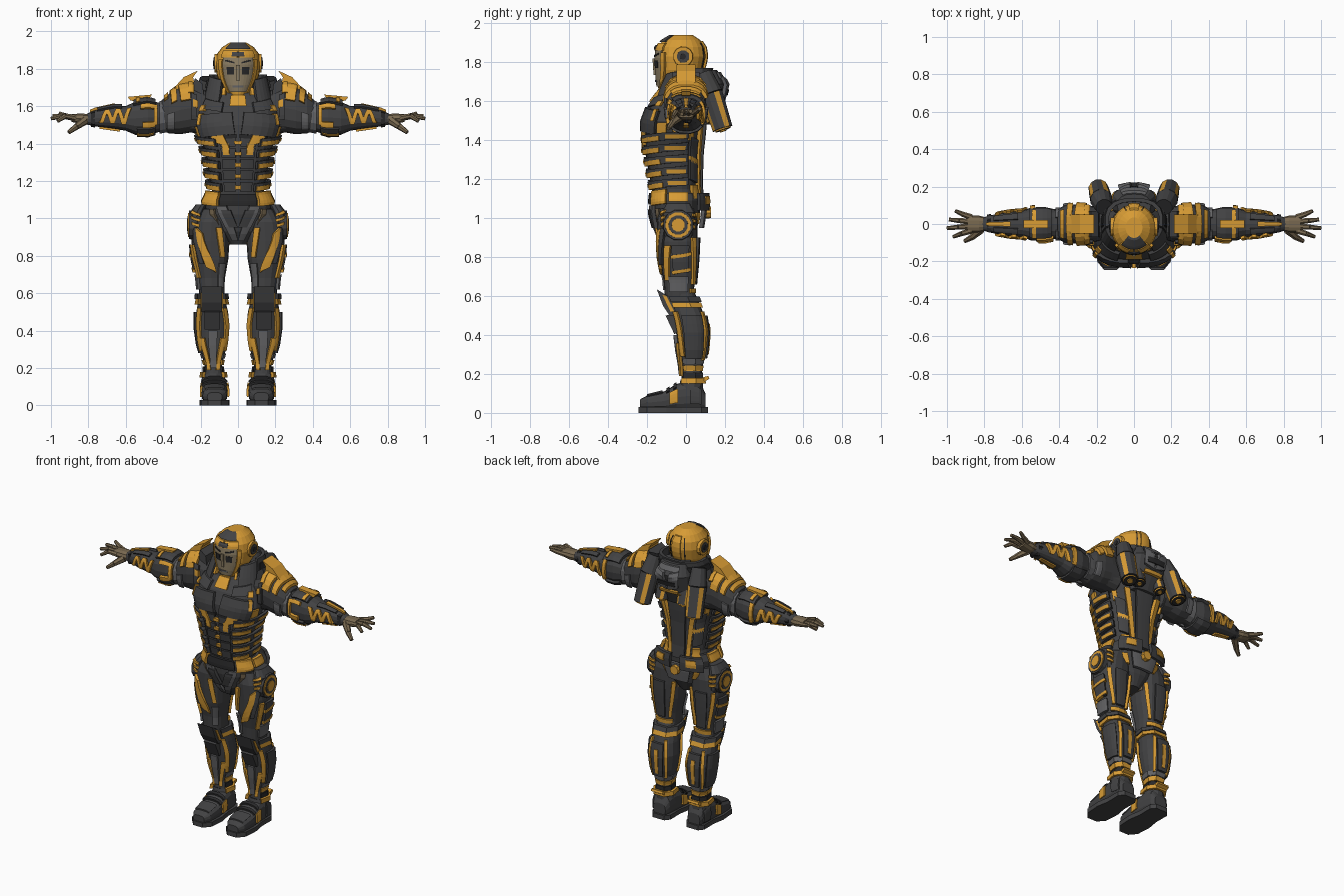
import bpy, bmesh, math
from mathutils import Vector

PALETTE = {"amber": (.68, .33, .035), "charcoal": (.055, .055, .057), "grey": (.125, .125, .13),
           "black": (.022, .022, .023), "glove_brown": (.19, .14, .08), "face_tan": (.26, .205, .125)}
MATS = []
for key, rgb in PALETTE.items():
    m = bpy.data.materials.new(key)
    m.diffuse_color = (*rgb, 1)
    MATS.append(m)
A, C, G, K, B, T = range(6)


def place(axis, u, v, t):
    return Vector({"x": (t, u, v), "y": (u, t, v), "z": (u, v, t)}[axis])


def finish(name, bm, mirror):
    bmesh.ops.recalc_face_normals(bm, faces=bm.faces[:])
    me = bpy.data.meshes.new(name)
    bm.to_mesh(me)
    bm.free()
    for m in MATS:
        me.materials.append(m)
    ob = bpy.data.objects.new(name, me)
    bpy.context.collection.objects.link(ob)
    if mirror:
        ob.modifiers.new("mirror", "MIRROR").use_mirror_merge = False


def face(bm, verts, col):
    bm.faces.new(verts).material_index = col


def point(rings, axis, t, ang, lift=0, p=.8):
    """Point on a lofted shell; a ring is (position, [centre u,] centre v, radius u, radius v)."""
    i = 0
    while i < len(rings) - 2 and t > rings[i + 1][0]:
        i += 1
    a, b = (r if len(r) == 5 else (r[0], 0, *r[1:]) for r in rings[i:i + 2])
    f = min(1, max(0, (t - a[0]) / (b[0] - a[0])))
    cu, cv, ru, rv = (a[k] + (b[k] - a[k]) * f for k in range(1, 5))
    c, s = math.cos(math.radians(ang)), math.sin(math.radians(ang))
    c, s = math.copysign(abs(c) ** p, c), math.copysign(abs(s) ** p, s)
    return place(axis, cu + (ru + lift) * c, cv + (rv + lift) * s, t)


def loft(name, rings, axis, col, mirror=True, n=16, p=.8):
    bm = bmesh.new()
    loops = [[bm.verts.new(point(rings, axis, r[0], 360 * k / n, 0, p)) for k in range(n)] for r in rings]
    for lo, hi in zip(loops, loops[1:]):
        for k in range(n):
            face(bm, (lo[k], lo[k - 1], hi[k - 1], hi[k]), col)
    face(bm, loops[0], col)
    face(bm, loops[-1], col)
    finish(name, bm, mirror)


def P(col, t0, t1, a0, a1, lift=.012, skew=0, shift=0):
    return col, lift, ((t0, a0), (t1, a0 + shift), (t1 + skew, a1 + shift), (t0 + skew, a1))


def pair(col, t0, t1, a0, a1, lift=.012, skew=0, shift=0):
    return P(col, t0, t1, a0, a1, lift, skew, shift), P(col, t0, t1, 180 - a0, 180 - a1, lift, skew, -shift)


def plates(name, rings, axis, panels, mirror=True, depth=.02, p=.8, n=5):
    """Raised armour panels that follow a lofted shell."""
    bm = bmesh.new()
    for col, lift, q in panels:
        layers = []
        for h in (lift, lift - depth):
            rows = []
            for i in range(n + 1):
                row = []
                for j in range(n + 1):
                    f, g = i / n, j / n
                    t, a = ((q[0][k] * (1 - f) + q[1][k] * f) * (1 - g) +
                            (q[3][k] * (1 - f) + q[2][k] * f) * g for k in (0, 1))
                    row.append(bm.verts.new(point(rings, axis, t, a, h, p)))
                rows.append(row)
            layers.append(rows)
            for i in range(n):
                for j in range(n):
                    face(bm, (rows[i][j], rows[i + 1][j], rows[i + 1][j + 1], rows[i][j + 1]), col)
        o = [(i, 0) for i in range(n)] + [(n, j) for j in range(n)]
        o += [(i, n) for i in range(n, 0, -1)] + [(0, j) for j in range(n, 0, -1)]
        top, low = ([r[i][j] for i, j in o] for r in layers)
        for k in range(len(o)):
            face(bm, (top[k - 1], top[k], low[k], low[k - 1]), col)
    finish(name, bm, mirror)


def prisms(name, axis, items, mirror=True):
    """Extruded outlines: (colour, low, high, outline)."""
    bm = bmesh.new()
    for col, lo, hi, pts in items:
        a, b = ([bm.verts.new(place(axis, u, v, t)) for u, v in pts] for t in (lo, hi))
        face(bm, a, col)
        face(bm, b, col)
        for k in range(len(pts)):
            face(bm, (a[k - 1], a[k], b[k], b[k - 1]), col)
    finish(name, bm, mirror)


def rods(name, items, mirror=True, n=12):
    """Tapered cylinders: (start, end, r_start, r_end, side colours in a cycle, cap colour)."""
    bm = bmesh.new()
    for p, q, r1, r2, cols, cap in items:
        p, q = Vector(p), Vector(q)
        d = (q - p).normalized()
        u = d.cross(Vector((.1, .3, 1))).normalized()
        w = d.cross(u)
        a, b = ([bm.verts.new(c + r * (u * math.cos(k * math.tau / n) + w * math.sin(k * math.tau / n)))
                 for k in range(n)] for c, r in ((p, r1), (q, r2)))
        for k in range(n):
            face(bm, (a[k - 1], a[k], b[k], b[k - 1]), cols[k % len(cols)])
        face(bm, a, cap)
        face(bm, b, cap)
    finish(name, bm, mirror)


def discs(name, y, z, x0, steps):
    rods(name, [((x0, y, z), (x, y, z), r, r * .95, (c,), c) for x, r, c in steps])


# Torso with chest, rib and back plates
torso = [(1.08, -.05, .15, .115), (1.15, -.06, .14, .115), (1.35, -.075, .172, .137), (1.45, -.07, .21, .145),
         (1.5, -.068, .225, .146), (1.58, -.05, .21, .135), (1.64, -.025, .18, .115), (1.71, 0, .12, .08)]
loft("torso", torso, "z", C, False, 24)
plates("chest_plates", torso, "z", [
    P(C, 1.45, 1.57, -88, -30, .022, -.02, 3), P(K, 1.43, 1.45, -89, -32, .014, -.02), P(C, 1.57, 1.62, -72, -30, .016, .02),
    P(A, 1.385, 1.455, -80, -58, .02, .02, 7), P(A, 1.34, 1.40, -80, -70, .018), P(A, 1.50, 1.56, -38, -31, .026),
    P(A, 1.60, 1.66, -90, -82, .02), P(A, 1.575, 1.605, -40, -28, .022), P(A, 1.43, 1.49, -26, -8)])
ribs = []
for z in [1.145 + .06 * i for i in range(5)]:
    ribs += [P(C, z, z + .04, -62, 25, .03, .025), P(A, z, z + .025, -60, -18, .034, .012),
             P(A, z + .025, z + .045, -8, 20, .034), P(C, z, z + .05, -88, -66), P(A, z + .01, z + .03, -90, -87, .02)]
plates("rib_plates", torso, "z", ribs)
plates("back_plates", torso, "z", [
    P(C, 1.1, 1.5, 90, 79, .03), P(A, 1.1, 1.48, 77, 67, .022, 0, -8), P(C, 1.18, 1.28, 62, 35, .015, .02),
    P(C, 1.3, 1.4, 58, 35, .015, .02), P(A, 1.27, 1.3, 64, 36, .015, .02), P(A, 1.1, 1.17, 62, 40, .02),
    P(A, 1.40, 1.54, 42, 31), P(G, 1.44, 1.54, 24, 8)])

# Collar and neck
collar = [(1.56, -.03, .21, .15), (1.66, -.01, .18, .14), (1.77, .02, .155, .12)]
loft("neck", [(1.58, -.02, .09, .09), (1.74, -.02, .08, .08)], "z", K, False)
plates("collar", collar, "z", [P(C, 1.56, 1.74, -62, -15, 0, .02), P(C, 1.58, 1.77, -12, 90, 0),
       P(C, 1.58, 1.67, -86, -64, -.02, .03), P(A, 1.66, 1.70, -72, -66, 0), P(K, 1.70, 1.74, -5, 60, .006)])

# Helmet, face mask and ear discs
head = [(1.655, -.085, .045, .055), (1.70, -.055, .08, .093), (1.76, -.03, .112, .12), (1.83, -.025, .122, .13),
        (1.88, -.025, .112, .122), (1.915, -.022, .085, .095), (1.94, -.02, .045, .055)]
loft("helmet", head, "z", A, False, 24, 1)
plates("face_mask", head, "z", [P(T, 1.675, 1.86, -90, -50, .008), P(K, 1.77, 1.81, -80, -62, .011),
       P(K, 1.828, 1.836, -82, -58, .012, .012), P(G, 1.70, 1.71, -90, -72), P(T, 1.735, 1.82, -90, -86, .018)], p=1)
plates("helmet_plates", head, "z", [
    P(A, 1.67, 1.85, -49, -38, .014), P(A, 1.86, 1.9, -88, -45), P(C, 1.865, 1.89, -90, -75, .016),
    P(C, 1.905, 1.94, -90, -50), P(A, 1.75, 1.91, 90, 76, .01),
    P(C, 1.69, 1.73, -34, 0, .006), P(C, 1.67, 1.71, 10, 90, .006), P(K, 1.76, 1.9, 66, 63, .004)], p=1)
discs("ear_discs", -.015, 1.83, .1, [(.125, .053, A), (.13, .034, C), (.134, .016, K)])

# Arms
arm = [(.18, 1.55, .09, .10), (.30, 1.55, .085, .085), (.38, 1.545, .075, .075), (.43, 1.54, .08, .08), (.48, 1.54, .092, .096),
       (.55, 1.535, .088, .088), (.60, 1.535, .07, .066), (.66, 1.54, .066, .062), (.77, 1.535, .046, .042), (.81, 1.53, .034, .028)]
loft("arms", arm, "x", C)
zigzag = [(.57 + .03 * i, 200 if i % 2 else 145) for i in range(6)]
zig = [(A, .014, ((t, a + k), (t2, b + k), (t2 + .022, b + k), (t + .022, a + k)))
       for k in (0, 190) for (t, a), (t2, b) in zip(zigzag, zigzag[1:])]
plates("arm_plates", arm, "x", zig + [
    *pair(G, .35, .42, -75, 70), P(C, .44, .56, 40, 132, .016), P(C, .44, .54, 212, 325),
    P(A, .43, .45, 145, 200, .014), P(A, .43, .52, 140, 156, .015), P(A, .44, .51, 190, 206, .015),
    P(A, .525, .545, 50, 130, .022), P(A, .53, .555, -30, 40), P(A, .45, .54, 232, 244, .016),
    P(A, .66, .79, 84, 96, .014), *pair(C, .62, .75, 50, 76), P(A, .63, .74, 262, 278, .01), P(K, .765, .785, 0, 359, .008)])

# Shoulder guards and fins
shoulder = [(.17, 1.57, .09, .11), (.25, 1.59, .1, .13), (.31, 1.58, .105, .13), (.37, 1.56, .1, .105), (.41, 1.55, .08, .08)]
loft("shoulders", shoulder, "x", C)
plates("shoulder_plates", shoulder, "x", [
    P(A, .235, .265, 35, 150, .022), *pair(A, .272, .325, 90, 15, .016, -.02), *pair(A, .335, .365, 90, 20, .016, -.01),
    P(C, .22, .25, 150, 200, .014), P(A, .375, .395, 50, 130, .016), *pair(G, .34, .38, -45, 0), P(A, .215, .24, 165, 178, .02)])
prisms("shoulder_fins", "y", [
    (A, -.05, .05, [(.23, 1.70), (.35, 1.66), (.34, 1.70), (.29, 1.755), (.215, 1.79), (.24, 1.755)]),
    (C, -.07, .07, [(.18, 1.64), (.26, 1.66), (.23, 1.75), (.19, 1.72)]),
    (A, -.022, .022, [(.49, 1.62), (.575, 1.63), (.59, 1.65), (.46, 1.662)])])

# Hands with four fingers and a thumb
loft("palms", [(.785, 1.53, .034, .026), (.83, 1.532, .045, .03), (.89, 1.537, .046, .022)], "x", B, n=10)
knuckle = (.865, -.07, 1.49)
fingers = [((.82, -.03, 1.522), knuckle, .024, .017, (B,), B), (knuckle, (.905, -.092, 1.46), .017, .011, (B,), B)]
for i, x1 in enumerate((.965, 1, .99, .955)):
    y0, y1, z1 = -.036 + .024 * i, -.068 + .046 * i, 1.52 + .014 * i
    mid = ((.88 + x1) / 2, (y0 + y1) / 2, 1.548)
    fingers += [((.87, y0, 1.537), mid, .017, .014, (B,), B), (mid, (x1, y1, z1), .014, .01, (B,), B)]
rods("fingers", fingers, n=7)

# Back pack and thrusters
pack = [(1.48, .08, .09, .045), (1.58, .1, .12, .07), (1.69, .115, .12, .085), (1.76, .1, .09, .06)]
loft("back_pack", pack, "z", C, False)
plates("pack_plates", pack, "z", [P(G, 1.60, 1.71, 90, 62, .025, .02, -6), P(K, 1.63, 1.66, 90, 70, .03),
       P(A, 1.57, 1.59, 90, 66, .02), P(A, 1.52, 1.57, 66, 50), P(G, 1.72, 1.75, 90, 55, .014)])
waist = (.175, .13, 1.64)
jets = [((.16, .09, 1.745), waist, .045, .06, (C,), K)]
for top, end, r in ((waist, (.19, .188, 1.46), .06), ((.075, .11, 1.6), (.08, .145, 1.5), .045)):
    end, d = Vector(end), (Vector(end) - Vector(top)).normalized()
    jets += [(top, end, r, r * .9, (C, C, A), K), (end, end + d * .008, r * .72, r * .68, (A,), K),
             (end, end + d * .015, r * .33, r * .3, (A,), A)]
rods("thrusters", jets)

# Pelvis, belt and rear guard
pelvis = [(.86, -.04, .045, .06), (.93, -.045, .11, .10), (1.02, -.05, .17, .12), (1.09, -.05, .18, .125), (1.13, -.05, .16, .12)]
loft("pelvis", pelvis, "z", C, False, 20)
plates("pelvis_plates", pelvis, "z", [
    P(G, .88, 1.065, -90, -72, .02, 0, 14), P(C, .95, 1.045, -90, -76, .026, 0, 8), P(B, .92, 1.05, -50, -38),
    P(A, 1.065, 1.14, -60, -18, .024, .01), P(A, 1.085, 1.135, -12, 20, .02), P(K, 1.07, 1.13, -90, -64, .02),
    P(G, .95, 1.07, 90, 68, .035), P(C, 1.04, 1.13, 84, 40, .05), P(A, 1.07, 1.115, 74, 56, .056), P(A, .97, 1.03, 60, 46, .02)])
rods("rear_button", [((0, .08, 1.03), (0, .128, 1.03), .034, .03, (A,), A)], False, 8)

# Hip pods and discs
pod = [(.85, .205, -.04, .025, .055), (.92, .215, -.04, .036, .08), (1.03, .222, -.04, .038, .085), (1.075, .195, -.04, .03, .06)]
loft("hip_pods", pod, "z", C, n=12)
plates("hip_stripes", pod, "z", [P(A, z, z + .015, a, a + 60, .008, -a / 6000) for z in (.95, .98, 1.01) for a in (-110, 55)])
discs("hip_discs", -.04, .965, .22, [(.263, .082, C), (.267, .07, A), (.27, .053, C), (.273, .036, A)])

# Thighs
thigh = [(.58, .14, -.035, .066, .072), (.68, .143, -.035, .073, .08), (.78, .145, -.04, .093, .095), (.88, .147, -.042, .102, .102),
         (.98, .14, -.045, .096, .105), (1.05, .12, -.045, .07, .09)]
loft("thighs", thigh, "z", C)
plates("thigh_plates", thigh, "z", [
    P(A, .71, .92, -104, -78, .014, .03, 34), P(C, .76, .95, -72, -56, .012, 0, 26), P(A, .68, .86, -48, -30, .014, 0, 14),
    P(G, .63, .76, -140, -112), P(A, .79, .95, -132, -116, .012, 0, 16), P(G, .62, .70, -30, 25, .014),
    P(C, .72, .86, -12, 25, .016), *[P(A, z, z + .017, -15, 30, .021, .018) for z in (.71, .79)],
    *pair(A, .66, .9, 48, 63, .014, 0, -12), P(C, .66, .9, 68, 102, .014), P(A, .615, .64, 40, 140), P(B, .86, .96, 150, 200, .004)])

# Shins with calf plates
shin = [(.12, .13, .03, .054, .055), (.22, .132, .03, .047, .052), (.32, .135, .03, .076, .07), (.42, .135, .028, .09, .08),
        (.50, .138, .015, .085, .08), (.57, .14, -.01, .07, .075), (.63, .143, -.03, .064, .07)]
loft("shins", shin, "z", C)
bands = [(A, .215, .01), (G, .25, .008), (K, .18, .01), (A, .15, .024), (A, .54, .018), (C, .57, .024)]
plates("shin_plates", shin, "z", [P(c, z, z + .028, -40, 220, h) for c, z, h in bands] + [
    P(G, .20, .40, -100, -80, .016), *pair(A, .19, .36, -80, -60, .014, 0, 14), *pair(A, .29, .52, -46, -26, .012, 0, -8),
    P(C, .28, .5, -20, 40, .014), *pair(A, .27, .52, 46, 60, .013, 0, 8), P(C, .28, .5, 70, 110, .016), P(A, .30, .46, 86, 94, .02)])

# Knee guards
prisms("knee_guards", "x", [
    (C, .085, .195, [(-.15, .635), (-.11, .61), (-.05, .57), (-.03, .50), (-.085, .50), (-.118, .55)]),
    (A, .08, .20, [(-.12, .605), (-.10, .60), (-.06, .52), (-.08, .52)]),
    (C, .095, .18, [(-.105, .50), (-.06, .51), (-.03, .42), (-.06, .405)])])

# Boots, soles and ankle shields
boot = [(-.235, .125, .045, .04, .025), (-.2, .125, .052, .064, .037), (-.11, .125, .061, .07, .05), (-.05, .125, .08, .068, .068),
        (.02, .127, .088, .066, .078), (.075, .127, .08, .06, .068), (.1, .127, .058, .045, .042)]
loft("boots", boot, "y", C, p=.7)
plates("boot_plates", boot, "y", [*pair(A, -.085, -.04, -14, 24, .01), P(C, -.2, -.12, 50, 130, .008), P(C, .02, .08, -20, 30, .008),
       *[P(K, y, y + .015, 35, 145, .01) for y in (-.1, -.065)]], p=.7)
half = [(.035, -.245), (.073, -.2), (.08, -.1), (.066, -.02), (.067, .08), (.042, .112)]
prisms("soles", "z", [(C, 0, .03, [(.125 + x, y) for x, y in half] + [(.125 - x, y) for x, y in reversed(half)])])
rods("ankle_cuffs", [((.13, .025, .12), (.132, .03, .165), .066, .06, (C,), K)])
prisms("heel_flaps", "x", [(A, .09, .175, [(.05, .15), (.07, .145), (.12, .175), (.115, .19), (.06, .175)])])
